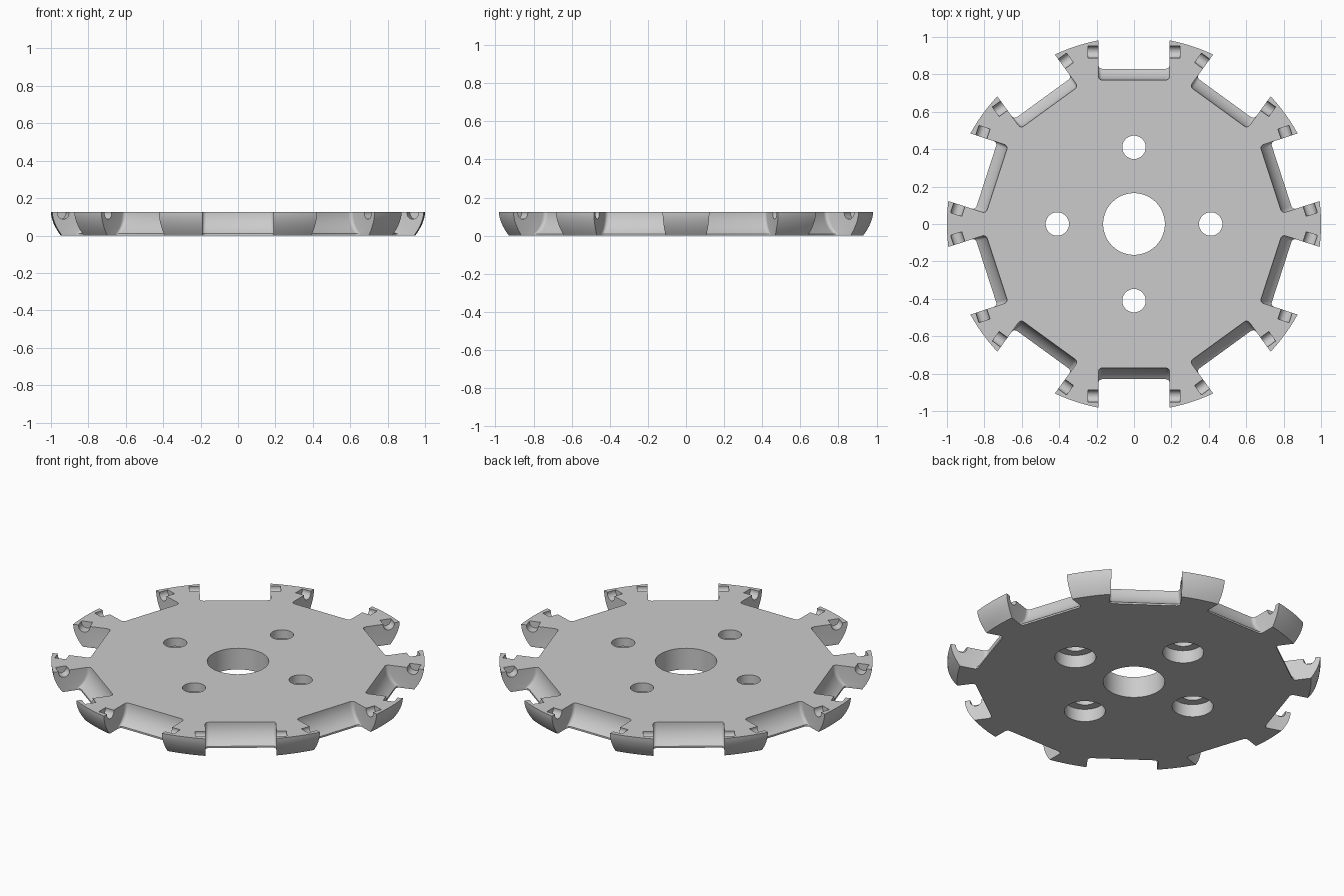
import bpy
import bmesh
from math import sin, cos, pi, tau, asin
from mathutils import Matrix, Vector

if "Cube" in bpy.data.objects:
    bpy.data.objects.remove(bpy.data.objects["Cube"], do_unlink=True)

HEIGHT = 0.125
TEETH = 10
FLOOR_TOP, FLOOR_LOW, LIP = 0.77, 0.83, 0.01
HALF_NOTCH = 0.19


def loft(bm, rings, matrix=Matrix()):
    """Closed solid through a list of rings with equal point counts."""
    loops = [[bm.verts.new(matrix @ Vector(p)) for p in ring] for ring in rings]
    n = len(loops[0])
    for low, high in zip(loops, loops[1:]):
        for i in range(n):
            j = (i + 1) % n
            bm.faces.new((low[i], low[j], high[j], high[i]))
    bm.faces.new(loops[0][::-1])
    bm.faces.new(loops[-1])


def circle(r, z, n):
    return [(r * cos(tau * i / n), r * sin(tau * i / n), z) for i in range(n)]


def make_object(name, bm):
    bmesh.ops.recalc_face_normals(bm, faces=bm.faces)
    mesh = bpy.data.meshes.new(name)
    bm.to_mesh(mesh)
    bm.free()
    obj = bpy.data.objects.new(name, mesh)
    bpy.context.collection.objects.link(obj)
    return obj


def cut(target, name, bm):
    """Subtract the solids in bm from the target, then drop the cutter."""
    cutter = make_object(name, bm)
    cutter.hide_render = True
    mod = target.modifiers.new(name, 'BOOLEAN')
    mod.operation = 'DIFFERENCE'
    mod.solver = 'EXACT'
    mod.object = cutter
    bpy.context.view_layer.objects.active = target
    bpy.ops.object.modifier_apply(modifier=mod.name)
    bpy.data.objects.remove(cutter, do_unlink=True)


# Disc blank with a rim that curves in towards the underside
bm = bmesh.new()
rim = []
for i in range(9):
    t = i / 8
    rim.append(circle(1 - 0.052 * (1 - t) ** 1.8, HEIGHT * t, 160))
loft(bm, rim)
body = make_object("cutter_disc", bm)

# Centre bore and four counterbored bolt holes
bm = bmesh.new()
loft(bm, [circle(0.165, z, 64) for z in (-0.1, 0.3)])
for k in range(4):
    place = Matrix.Rotation(k * pi / 2, 4, 'Z') @ Matrix.Translation((0.41, 0, 0))
    steps = [(0.11, -0.1), (0.11, 0.075), (0.0625, 0.075), (0.0625, 0.3)]
    loft(bm, [circle(r, z, 48) for r, z in steps], place)
cut(body, "bore_cutter", bm)


# Notches with a concave floor and rounded inner corners
def notch_ring(r, z, fillet=0.02):
    half = HALF_NOTCH
    ring = [(1.2, half, z)]
    for side, start in ((1, 0), (-1, pi / 2)):
        for i in range(6):
            a = start + pi / 2 * i / 5
            ring.append((r + fillet - fillet * sin(a),
                         side * (half - fillet) + fillet * cos(a), z))
    ring.append((1.2, -half, z))
    return ring


rise, run = HEIGHT - LIP, FLOOR_LOW - FLOOR_TOP
radius = (rise ** 2 + run ** 2) / (2 * run)
sweep = asin(rise / radius)
notch = [notch_ring(FLOOR_LOW, -0.1)]
for i in range(11):
    a = sweep * (1 - i / 10)
    notch.append(notch_ring(FLOOR_TOP + radius * (1 - cos(a)),
                            HEIGHT - radius * sin(a)))
notch.append(notch_ring(FLOOR_TOP, 0.3))

turns = [Matrix.Rotation(pi / 2 + k * tau / TEETH, 4, 'Z') for k in range(TEETH)]
bm = bmesh.new()
for turn in turns:
    loft(bm, notch, turn)
cut(body, "notch_cutter", bm)

# Round-bottomed insert pockets on both flanks of every notch
bm = bmesh.new()
for turn in turns:
    for side in (1, -1):
        place = (turn @ Matrix.Translation((0.92, 0, 0.119))
                 @ Matrix.Rotation(-side * pi / 2, 4, 'X'))
        loft(bm, [circle(0.032, z, 24) for z in (0.15, 0.245)], place)
cut(body, "pocket_cutter", bm)

# Plain steel colour
steel = bpy.data.materials.new("grey_steel")
colour = (0.6, 0.6, 0.6, 1)
steel.use_nodes = True
steel.diffuse_color = colour
steel.node_tree.nodes["Principled BSDF"].inputs["Base Color"].default_value = colour
body.data.materials.clear()
body.data.materials.append(steel)
for face in body.data.polygons:
    face.material_index = 0

bpy.ops.object.select_all(action='DESELECT')
body.select_set(True)
bpy.context.view_layer.objects.active = body
bpy.ops.object.shade_smooth_by_angle(angle=pi / 6)
